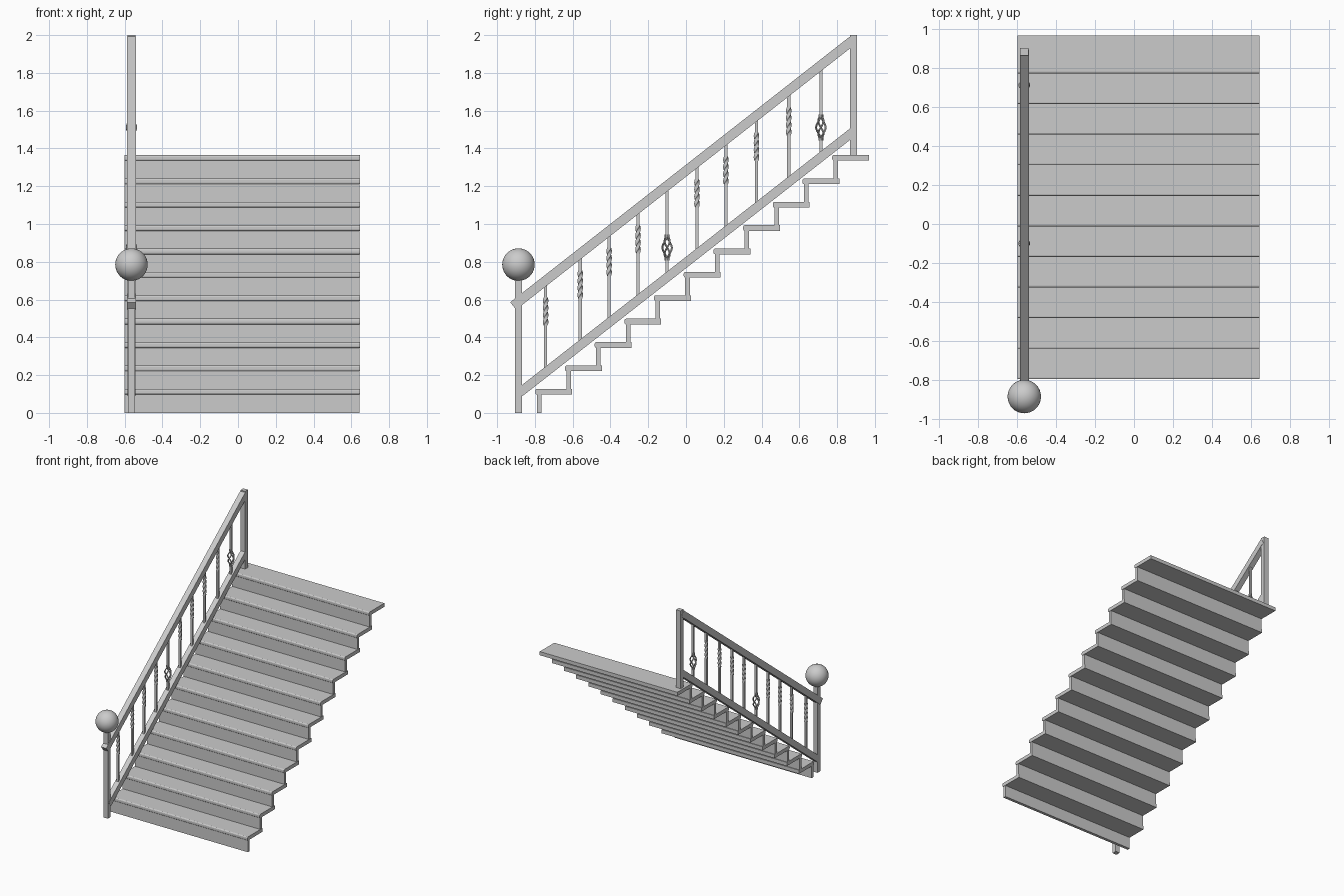
import bpy, bmesh, math
from mathutils import Vector, Matrix

cube = bpy.data.objects.get("Cube")
if cube:
    bpy.data.objects.remove(cube, do_unlink=True)

grey = bpy.data.materials.new("plain_grey")
grey.use_nodes = True
colour = (0.6, 0.6, 0.6, 1)
grey.diffuse_color = colour
grey.node_tree.nodes["Principled BSDF"].inputs["Base Color"].default_value = colour


def finish(bm, name, smooth=False):
    bmesh.ops.recalc_face_normals(bm, faces=bm.faces)
    for f in bm.faces:
        f.smooth = smooth
    mesh = bpy.data.meshes.new(name)
    bm.to_mesh(mesh)
    bm.free()
    mesh.materials.append(grey)
    obj = bpy.data.objects.new(name, mesh)
    bpy.context.collection.objects.link(obj)
    return obj


def add_box(bm, lo, hi):
    lo, hi = Vector(lo), Vector(hi)
    m = Matrix.Translation((lo + hi) / 2) @ Matrix.Diagonal((*(hi - lo), 1))
    return bmesh.ops.create_cube(bm, size=1, matrix=m)["verts"]


def box(name, lo, hi):
    bm = bmesh.new()
    add_box(bm, lo, hi)
    return finish(bm, name)


def loft(bm, rings):
    """Join rings of points into a capped tube."""
    loops = [[bm.verts.new(p) for p in ring] for ring in rings]
    n = len(loops[0])
    for a, b in zip(loops, loops[1:]):
        for i in range(n):
            j = (i + 1) % n
            bm.faces.new((a[i], a[j], b[j], b[i]))
    bm.faces.new(loops[0][::-1])
    bm.faces.new(loops[-1])


def ring(x, y, z, r, sides=4, turn=math.pi / 4):
    return [(x + r * math.cos(turn + math.tau * i / sides),
             y + r * math.sin(turn + math.tau * i / sides), z) for i in range(sides)]


# Steps: rounded-nose treads and thin risers
LEFT, RIGHT = -0.6, 0.645
STEPS, RUN, RISE, THICK = 11, 0.1572, 0.1238, 0.03
for k in range(STEPS):
    y, top = -0.798 + k * RUN, 0.127 + k * RISE
    bm = bmesh.new()
    add_box(bm, (LEFT, y, top - THICK), (RIGHT, y + 0.195, top))
    nose = [e for e in bm.edges if all(v.co.y < y + 0.01 for v in e.verts)
            and abs(e.verts[0].co.x - e.verts[1].co.x) > 0.5]
    bmesh.ops.bevel(bm, geom=nose, offset=0.009, segments=3, profile=0.5, affect='EDGES')
    finish(bm, f"tread_{k + 1}")
    foot = 0 if k == 0 else top - RISE - THICK
    box(f"riser_{k + 1}", (LEFT, y + 0.008, foot), (RIGHT - 0.003, y + 0.032, top - THICK))

# Posts and ball
X = -0.564
box("bottom_post", (X - 0.019, -0.904, 0), (X + 0.019, -0.867, 0.73))
box("top_post", (X - 0.021, 0.867, 1.35), (X + 0.021, 0.904, 2.0))
bm = bmesh.new()
bmesh.ops.create_uvsphere(bm, u_segments=32, v_segments=20, radius=0.086,
                          matrix=Matrix.Translation((X, -0.887, 0.785)))
finish(bm, "post_ball", True)


# Sloping rails
def rail(name, start, end, width, depth):
    a, b = Vector((X, *start)), Vector((X, *end))
    along = (b - a).normalized()
    up = Vector((1, 0, 0)).cross(along) * depth / 2
    side = Vector((width / 2, 0, 0))
    bm = bmesh.new()
    loft(bm, [[p + side + up, p - side + up, p - side - up, p + side - up] for p in (a, b)])
    finish(bm, name)


rail("handrail", (-0.915, 0.566), (0.882, 1.972), 0.046, 0.05)
rail("lower_rail", (-0.88, 0.108), (0.882, 1.486), 0.042, 0.048)


# Balusters: twisted bars, with wire baskets on two of them
def baluster(name, y, basket):
    low = 0.108 + (y + 0.88) * 0.782
    high = low + 0.475
    bm = bmesh.new()
    mid = low + (0.157 if basket else 0.322)
    half = 0.062 if basket else 0.075
    r = 0.0115
    if basket:
        loft(bm, [ring(X, y, z, r) for z in (low, mid - half)])
        loft(bm, [ring(X, y, z, r) for z in (mid + half, high)])
        for s in (-1, 1):
            loft(bm, [ring(X, y, mid + s * half + d, 0.013, 10) for d in (-0.007, 0.007)])
        for w in range(4):
            rings = []
            for i in range(17):
                t = i / 16
                a = math.tau * (w / 4 + t * 0.5)
                swell = 0.004 + 0.021 * math.sin(math.pi * t)
                rings.append(ring(X + swell * math.cos(a), y + swell * math.sin(a),
                                  mid - half + 2 * half * t, 0.0055, 6))
            loft(bm, rings)
    else:
        loft(bm, [ring(X, y, z, r) for z in (low, mid - half)])
        loft(bm, [ring(X, y, mid - half + half * i / 16, 0.0145, 4,
                       math.pi / 4 + math.tau * i / 32) for i in range(33)])
        loft(bm, [ring(X, y, z, r) for z in (mid + half, high)])
    finish(bm, name)


places = (-0.743, -0.56, -0.407, -0.254, -0.1, 0.058, 0.211, 0.373, 0.544, 0.714)
for k, y in enumerate(places):
    baluster(f"baluster_{k + 1}", y, k in (4, 9))
